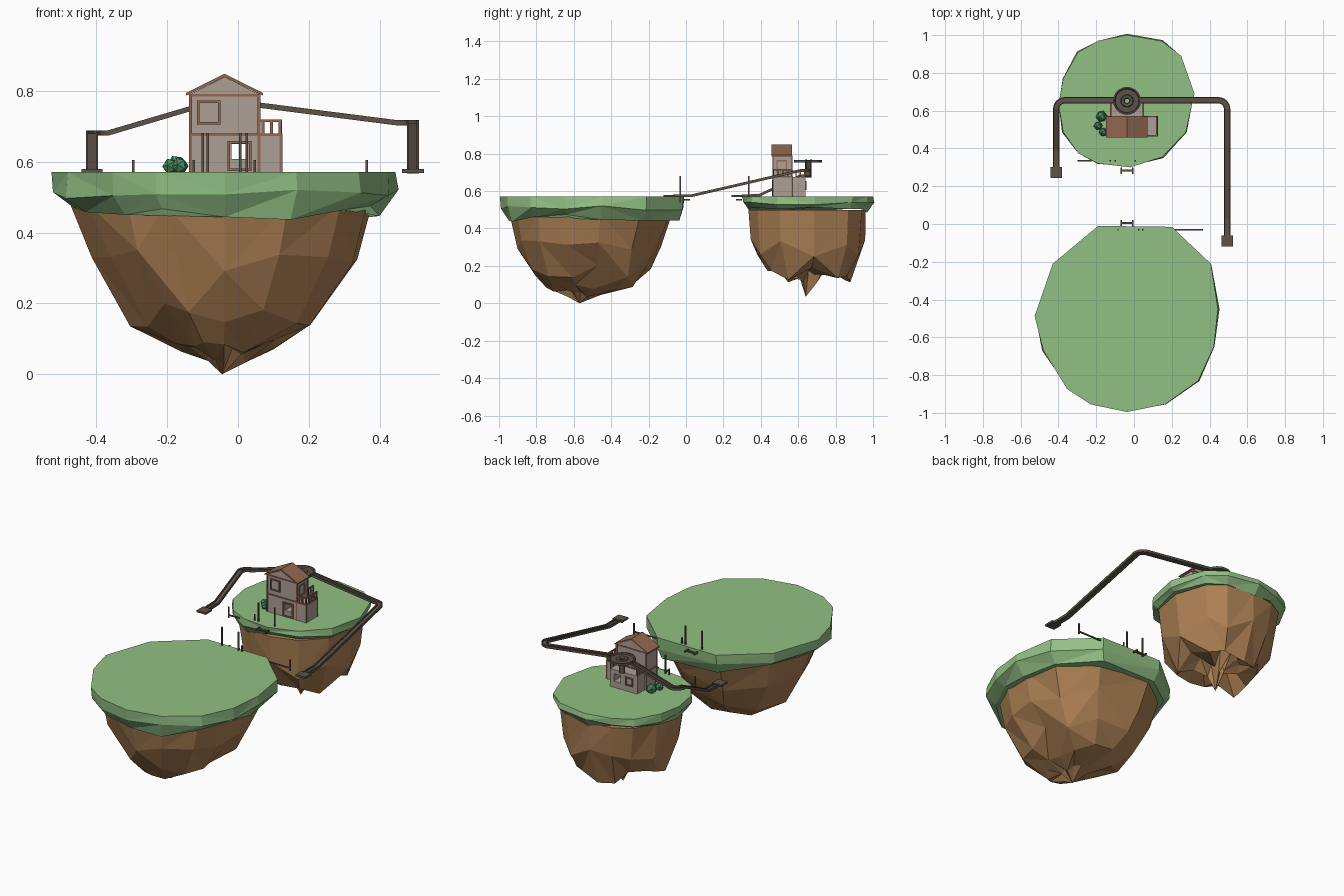
import bpy, bmesh, math, random
from mathutils import Vector

if "Cube" in bpy.data.objects:
    bpy.data.objects.remove(bpy.data.objects["Cube"])

random.seed(4)


def mat(name, r, g, b):
    m = bpy.data.materials.new(name)
    m.diffuse_color = (r, g, b, 1)
    m.use_nodes = True
    m.node_tree.nodes["Principled BSDF"].inputs["Base Color"].default_value = m.diffuse_color
    return m


GRASS = mat("grass", .29, .53, .23)
ROCK = mat("rock", .42, .22, .09)
WALL = mat("wall", .42, .35, .3)
TRIM = mat("trim", .3, .14, .085)
DARK = mat("dark_wood", .11, .085, .065)
BUSH = mat("bush", .06, .25, .1)


def mesh_obj(name, bm, material):
    bmesh.ops.recalc_face_normals(bm, faces=bm.faces)
    me = bpy.data.meshes.new(name)
    bm.to_mesh(me)
    bm.free()
    ob = bpy.data.objects.new(name, me)
    bpy.context.collection.objects.link(ob)
    me.materials.append(material)
    return ob


def add_box(bm, x0, x1, y0, y1, z0, z1):
    r = bmesh.ops.create_cube(bm, size=1)
    for v in r["verts"]:
        v.co = Vector(((x0 + x1) / 2 + v.co.x * (x1 - x0),
                       (y0 + y1) / 2 + v.co.y * (y1 - y0),
                       (z0 + z1) / 2 + v.co.z * (z1 - z0)))


def boxes(name, material, *dims):
    bm = bmesh.new()
    for d in dims:
        add_box(bm, *d)
    return mesh_obj(name, bm, material)


def island_part(name, material, outline, centre, rings, tip=None):
    """Stack of scaled outlines: (z, scale x, scale y, radial jitter, z jitter, y shift)."""
    bm = bmesh.new()
    cx, cy = centre
    loops = []
    for z, sx, sy, jr, jz, dy in rings:
        loop = []
        for x, y in outline:
            k = 1 + random.uniform(-jr, jr)
            loop.append(bm.verts.new((cx + (x - cx) * sx * k, cy + dy + (y - cy) * sy * k,
                                      z + random.uniform(-jz, jz))))
        loops.append(loop)
    n = len(outline)
    bm.faces.new(loops[0])
    for a, b in zip(loops, loops[1:]):
        for i in range(n):
            j = (i + 1) % n
            if random.random() < .5:
                tris = ((a[i], a[j], b[j]), (a[i], b[j], b[i]))
            else:
                tris = ((a[i], a[j], b[i]), (a[j], b[j], b[i]))
            for t in tris:
                bm.faces.new(t)
    if tip:
        t = bm.verts.new(tip)
        for i in range(n):
            bm.faces.new((loops[-1][i], loops[-1][(i + 1) % n], t))
    else:
        bm.faces.new(loops[-1])
    return mesh_obj(name, bm, material)


# Islands
big = [(-.19, -.01), (.2, -.015), (.407, -.21), (.444, -.45), (.423, -.65), (.34, -.83), (.164, -.955),
       (-.037, -.995), (-.23, -.955), (-.354, -.873), (-.48, -.67), (-.526, -.487), (-.43, -.21)]
small = [(-.037, 1), (-.19, .97), (-.296, .91), (-.375, .77), (-.4, .635), (-.375, .487), (-.296, .375),
         (-.19, .32), (-.02, .3), (.15, .355), (.275, .487), (.32, .69), (.25, .89), (.148, .968)]
bc, sc = (-.04, -.5), (-.037, .65)
island_part("large_island_grass", GRASS, big, bc,
            [(.57, 1, 1, 0, 0, 0), (.51, 1.005, .99, .015, .015, 0), (.46, .9, .93, .03, .03, 0)])
island_part("large_island_rock", ROCK, big, bc,
            [(.48, .88, .88, .02, 0, 0), (.32, .74, .79, .06, .035, -.01), (.17, .51, .64, .08, .035, -.01),
             (.085, .29, .45, .1, .025, -.02), (.055, .12, .17, .1, .025, -.04)], (-.045, -.57, 0))
island_part("small_island_grass", GRASS, small, sc,
            [(.57, 1, 1, 0, 0, 0), (.532, 1.01, 1, .02, .01, 0), (.495, .92, .92, .02, .02, 0)])
island_part("small_island_rock", ROCK, small, sc,
            [(.5, .9, .9, .02, 0, 0), (.3, .8, .84, .06, .05, 0), (.155, .61, .63, .08, .045, 0),
             (.19, .36, .36, .12, .06, 0), (.14, .13, .13, .1, .04, 0)], (-.037, .64, .035))

# House: lower storey with a see-through window, upper storey, rear annex
lower = boxes("house_lower_storey", WALL, (-.135, .123, .465, .57, .57, .675))
cutter = boxes("window_cutter", WALL, (-.018, .027, .4, .7, .607, .65))
annex = boxes("rear_annex", WALL, (-.127, .053, .57, .638, .57, .675))
for ob in (lower, annex):
    m = ob.modifiers.new("hole", "BOOLEAN")
    m.object = cutter
    m.operation = "DIFFERENCE"
    m.solver = "EXACT"
cutter.hide_render = True
cutter.hide_viewport = True


def prism(name, material, profile, y0, y1):
    bm = bmesh.new()
    f = bm.faces.new([bm.verts.new((x, y0, z)) for x, z in profile])
    r = bmesh.ops.extrude_face_region(bm, geom=[f])
    bmesh.ops.translate(bm, vec=(0, y1 - y0, 0),
                        verts=[v for v in r["geom"] if isinstance(v, bmesh.types.BMVert)])
    bm.faces.ensure_lookup_table()
    return mesh_obj(name, bm, material)


prism("house_upper_storey", WALL, [(-.135, .675), (.06, .675), (.06, .79), (-.038, .838), (-.135, .79)], .468, .565)
prism("gable_roof", TRIM, [(-.147, .786), (-.147, .793), (-.038, .848), (.071, .793), (.071, .786), (-.038, .838)],
      .458, .568)


def frame(x0, x1, z0, z1, y, w=.007):
    a, b = y - .004, y + .004
    return [(x0, x0 + w, a, b, z0, z1), (x1 - w, x1, a, b, z0, z1),
            (x0, x1, a, b, z0, z0 + w), (x0, x1, a, b, z1 - w, z1)]


# Trim bands, corner posts, window frames
boxes("house_trim", TRIM,
      (-.138, .126, .462, .469, .672, .679), (-.138, .126, .565, .572, .672, .679),
      (-.138, -.131, .462, .572, .672, .679), (.119, .126, .462, .572, .672, .679),
      (-.138, .063, .464, .568, .783, .79),
      *[(x - .004, x + .004, y - .004, y + .004, .57, .79) for x in (-.134, .059) for y in (.467, .566)],
      *[(.117, .125, y - .004, y + .004, .57, .675) for y in (.467, .567)],
      *frame(-.115, -.05, .705, .772, .466), *frame(-.03, .038, .573, .658, .463),
      *frame(-.1, -.05, .605, .655, .64),
      *[(.058, .064, a, b, c, d) for a, b, c, d in ((.485, .49, .7, .765), (.535, .54, .7, .765),
                                                    (.485, .54, .7, .706), (.485, .54, .759, .765))])

# Balcony and deck railings
boxes("railing", TRIM,
      (.064, .124, .464, .471, .711, .719), (.117, .124, .464, .57, .711, .719),
      *[(x, x + .009, .464, .471, .675, .715) for x in (.066, .09, .114)],
      *[(.117, .124, y, y + .008, .675, .715) for y in (.488, .514, .54, .562)],
      (.046, .053, .57, .638, .703, .71), (-.127, -.12, .57, .638, .703, .71),
      *[(x, x + .007, y, y + .007, .675, .71) for x in (-.127, .046) for y in (.585, .608, .631)])


# Flumes: U-shaped channel swept along a path with a rounded corner
def flume(name, path):
    bm = bmesh.new()
    prof = [(-.017, .007), (-.017, -.008), (.017, -.008), (.017, .007), (.011, .007), (.011, -.002),
            (-.011, -.002), (-.011, .007)]
    pts = [Vector(p) for p in path]
    rings = []
    for i, p in enumerate(pts):
        t = pts[min(i + 1, len(pts) - 1)] - pts[max(i - 1, 0)]
        t.z = 0
        t.normalize()
        side = Vector((t.y, -t.x, 0))
        rings.append([bm.verts.new(p + side * u + Vector((0, 0, w))) for u, w in prof])
    for a, b in zip(rings, rings[1:]):
        for i in range(8):
            j = (i + 1) % 8
            bm.faces.new((a[i], a[j], b[j], b[i]))
    bm.faces.new(rings[0])
    bm.faces.new(rings[-1])
    return mesh_obj(name, bm, DARK)


def corner(x, y, z, s, r=.045):
    return [(x - s * r + s * r * math.sin(a), y - r + r * math.cos(a), z)
            for a in (i * math.pi / 8 for i in range(5))]


flume("left_flume", [(-.1, .655, .76)] + corner(-.412, .655, .681, -1) + [(-.412, .39, .577), (-.412, .3, .575)])
flume("right_flume", [(.026, .655, .764)] + corner(.493, .655, .71, 1) + [(.493, .03, .576), (.493, -.07, .575)])
boxes("flume_end_plates", DARK, (-.442, -.382, .243, .303, .568, .579), (.463, .525, -.12, -.06, .568, .579))

# Round start basin with a drop tube
bm = bmesh.new()
prof = [(.074, .753), (.074, .766), (.066, .766), (.062, .76), (.034, .76), (.03, .766), (.016, .764),
        (.011, .758), (.011, .68), (.016, .68), (.016, .753)]
N = 20
rings = [[bm.verts.new((-.037 + r * math.cos(k * math.tau / N), .652 + r * math.sin(k * math.tau / N), z))
          for r, z in prof] for k in range(N)]
for k in range(N):
    a, b = rings[k], rings[(k + 1) % N]
    for i in range(len(prof)):
        j = (i + 1) % len(prof)
        bm.faces.new((a[i], a[j], b[j], b[i]))
mesh_obj("start_basin", bm, DARK)

# Bushes
bm = bmesh.new()
for x, y, z, r in ((-.172, .57, .588, .031), (-.19, .52, .586, .024), (-.163, .487, .588, .024)):
    vs = bmesh.ops.create_icosphere(bm, subdivisions=1, radius=r)["verts"]
    bmesh.ops.rotate(bm, verts=vs, cent=(0, 0, 0), matrix=Vector((0, 0, 1)).rotation_difference(
        Vector((.4, .5, .8))).to_matrix())
    bmesh.ops.translate(bm, vec=(x, y, z), verts=vs)
mesh_obj("bushes", bm, BUSH)


# Bridge remains at each island edge: posts, fallen rail, small rung
def bridge_end(name, y, tall, short, rail, rung_y):
    w = .0035
    boxes(name, DARK,
          *[(x - w, x + w, y - w, y + w, .565, .68) for x in tall],
          *[(x - w, x + w, y - w, y + w, .54, .605) for x in short],
          (rail[0], rail[1], y - w, y + w, .552, .559),
          (-.07, -.005, rung_y - .006, rung_y + .006, .55, .557),
          *[(x, x + .008, rung_y - .017, rung_y + .017, .55, .558) for x in (-.072, -.01)])


bridge_end("near_bridge_posts", -.03, (-.085, .025), (.047, .363), (.155, .366), .005)
bridge_end("far_bridge_posts", .335, (-.1, .007), (-.125, -.295), (-.298, -.22), .283)
